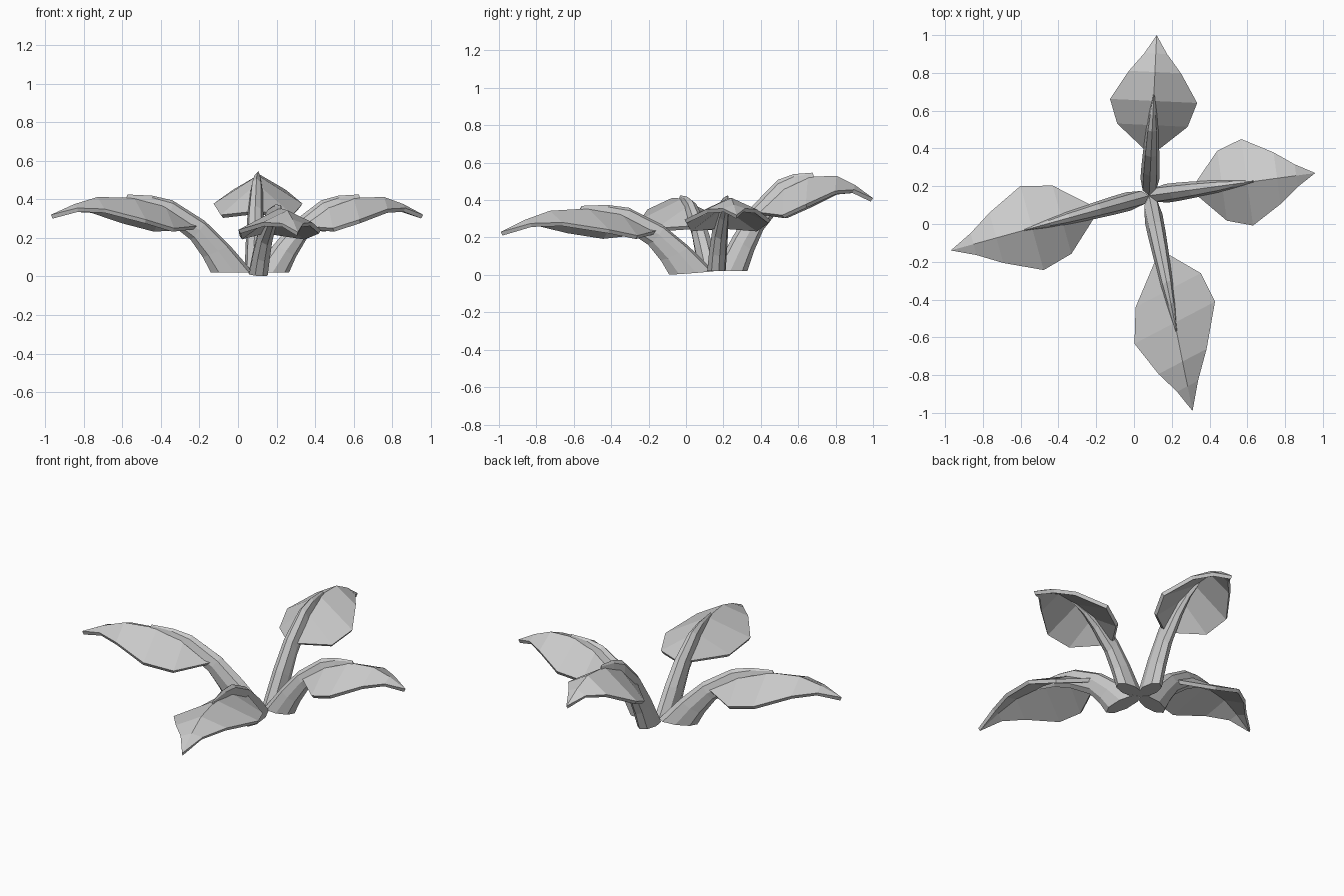
import bpy, math

if "Cube" in bpy.data.objects:
    bpy.data.objects.remove(bpy.data.objects["Cube"])

CENTRE = (0.08, 0.15)

# tip (x, y), height scale, forward pitch, sideways skew of blade
LEAVES = {
    "back":  ((0.12, 1.00), 1.30, 0.0, 0.0),
    "right": ((0.96, 0.27), 1.00, 0.0, 0.0),
    "left":  ((-0.97, -0.14), 1.00, 0.0, 0.0),
    "front": ((0.31, -0.99), 1.00, -0.09, -0.29),
}

# blade stations: fraction of length, half width, midrib height, edge height
BLADE = [(0.285, 0.035, 0.275, 0.262), (0.439, 0.187, 0.375, 0.25),
         (0.59, 0.231, 0.408, 0.295), (0.77, 0.138, 0.412, 0.35),
         (0.885, 0.06, 0.375, 0.355)]
TIP = (1.0, 0.32)

# stem rings: upper point, lower point (fraction, height), half width
STEM = [((0, 0.02), (0.21, 0.02), 0.05),
        ((0.12, 0.165), (0.25, 0.10), 0.048),
        ((0.24, 0.288), (0.31, 0.19), 0.043),
        ((0.40, 0.395), (0.43, 0.29), 0.032),
        ((0.50, 0.419), (0.53, 0.35), 0.02),
        ((0.62, 0.425), (0.64, 0.385), 0.004)]
SIDES = 8


def make_object(name, verts, faces):
    mesh = bpy.data.meshes.new(name)
    mesh.from_pydata(verts, [], faces)
    mesh.update()
    obj = bpy.data.objects.new(name, mesh)
    bpy.context.collection.objects.link(obj)
    return obj


def build_leaf(side, tip, rise, pitch, skew):
    dx, dy = tip[0] - CENTRE[0], tip[1] - CENTRE[1]
    length = math.hypot(dx, dy)
    dx, dy = dx / length, dy / length

    def place(f, v, z):
        u = f * length + skew * v
        return (CENTRE[0] + dx * u - dy * v, CENTRE[1] + dy * u + dx * v,
                0.02 + (z - 0.02) * rise + pitch * f)

    # stem: a tapering tube, cut flat at the ground
    verts, faces = [], []
    for (fu, zu), (fl, zl), half in STEM:
        for i in range(SIDES):
            a = 2 * math.pi * i / SIDES
            t = (1 + math.cos(a)) / 2
            verts.append(place(fl + (fu - fl) * t, half * math.sin(a),
                               zl + (zu - zl) * t))
    for r in range(len(STEM) - 1):
        for i in range(SIDES):
            j = (i + 1) % SIDES
            a, b = r * SIDES, (r + 1) * SIDES
            faces.append((a + i, b + i, b + j, a + j))
    last = (len(STEM) - 1) * SIDES
    faces.append(tuple(range(SIDES)))
    faces.append(tuple(last + i for i in reversed(range(SIDES))))
    make_object(side + "_stem", verts, faces)

    # blade: pointed sheet folded along the midrib
    verts, faces = [], []
    for f, half, mid, edge in BLADE:
        verts += [place(f, -half, edge), place(f, 0, mid), place(f, half, edge)]
    for r in range(len(BLADE) - 1):
        for c in range(2):
            a = r * 3 + c
            faces.append((a, a + 3, a + 4, a + 1))
    end = len(verts)
    verts.append(place(TIP[0], 0, TIP[1]))
    faces += [(end - 3, end, end - 2), (end - 2, end, end - 1)]
    blade = make_object(side + "_leaf_blade", verts, faces)
    solid = blade.modifiers.new("thickness", 'SOLIDIFY')
    solid.thickness = 0.022
    solid.offset = -1


for side, spec in LEAVES.items():
    build_leaf(side, *spec)
